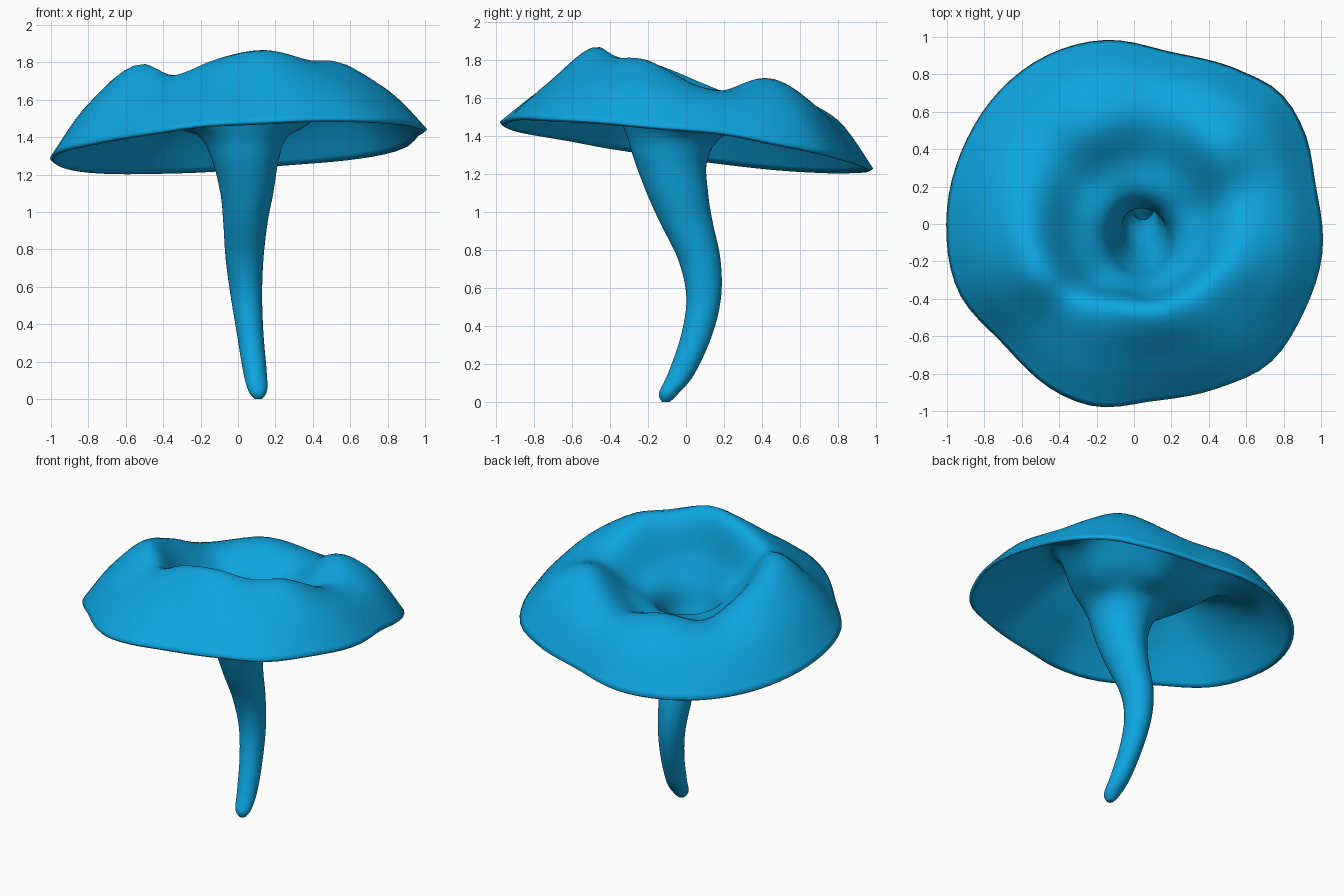
import bpy, bmesh, math
from mathutils import Vector

if "Cube" in bpy.data.objects:
    bpy.data.objects.remove(bpy.data.objects["Cube"])

SEG, SUB = 80, 6

# rim of the cap: x, y, z
RIM = [(1.0, -.15, 1.44), (.965, .2, 1.41), (.9, .5, 1.35), (.77, .7, 1.31), (.57, .81, 1.28),
       (.2, .91, 1.25), (-.15, .975, 1.22), (-.45, .9, 1.21), (-.7, .72, 1.21), (-.9, .42, 1.23),
       (-.995, 0, 1.28), (-.93, -.36, 1.33), (-.7, -.63, 1.38), (-.4, -.9, 1.43), (-.2, -.97, 1.46),
       (.1, -.94, 1.475), (.45, -.87, 1.49), (.72, -.74, 1.485), (.9, -.47, 1.47)]
# wavy crest of the cap: angle, radius, height
CREST = [(14, .56, 1.62), (43, .61, 1.69), (76, .58, 1.54), (110, .57, 1.58), (140, .57, 1.53),
         (170, .56, 1.66), (205, .56, 1.78), (230, .52, 1.72), (257, .46, 1.81),
         (288, .48, 1.855), (315, .5, 1.80), (338, .54, 1.785)]
# stem sections from throat to foot: z, x, y, radius in x, radius in y
STEM = [(1.40, .03, -.06, .22, .24), (1.27, .04, -.08, .165, .18), (1.1, .047, -.045, .13, .15),
        (.95, .04, .0, .108, .128), (.75, .035, .07, .09, .1), (.55, .045, .093, .073, .08),
        (.35, .065, .055, .06, .07), (.15, .09, -.025, .052, .058), (.05, .105, -.09, .04, .04),
        (.011, .108, -.105, .015, .015)]


def polar(points):
    return sorted((math.degrees(math.atan2(y, x)) % 360, math.hypot(x, y), z) for x, y, z in points)


def around(keys, a):
    """Smooth periodic interpolation of (radius, height) by angle."""
    n = len(keys)
    k = [(keys[i % n][0] + 360 * (i // n), Vector(keys[i % n][1:])) for i in range(-2, n + 3)]
    i = next(j for j in range(1, len(k) - 2) if k[j][0] <= a < k[j + 1][0])
    (a0, p0), (a1, p1), (a2, p2), (a3, p3) = k[i - 1:i + 3]
    h, t = a2 - a1, (a - a1) / (a2 - a1)
    m1, m2 = (p2 - p0) / (a2 - a0) * h, (p3 - p1) / (a3 - a1) * h
    return (p1 * (2*t**3 - 3*t**2 + 1) + m1 * (t**3 - 2*t**2 + t)
            + p2 * (3*t**2 - 2*t**3) + m2 * (t**3 - t**2))


def catmull(pts):
    out = []
    for i in range(len(pts) - 1):
        p0, p1, p2 = pts[max(i - 1, 0)], pts[i], pts[i + 1]
        p3 = pts[min(i + 2, len(pts) - 1)]
        for s in range(SUB):
            t = s / SUB
            out.append(.5 * (2*p1 + (p2 - p0)*t + (2*p0 - 5*p1 + 4*p2 - p3)*t*t
                             + (3*p1 - p0 - 3*p2 + p3)*t**3))
    return out + [pts[-1]]


# one profile per angle: rim, dome, crest, bowl, throat, stem
rim_keys = polar(RIM)
columns = []
for s in range(SEG):
    deg = 360 * s / SEG
    c, n = math.cos(math.radians(deg)), math.sin(math.radians(deg))
    rim, crest = around(rim_keys, deg), around(CREST, deg)
    dome = rim.lerp(crest, .45) + Vector((0, .055 + .04 * n + .025 * abs(c)))
    cap = [Vector((p.x * c, p.x * n, p.y)) for p in (rim, dome, crest)]
    stem = [Vector((x + rx * c, y + ry * n, z)) for z, x, y, rx, ry in STEM]
    bowl = stem[0].lerp(cap[-1], .42) - Vector((0, 0, .015))
    columns.append(catmull(cap + [bowl] + stem))

bm = bmesh.new()
grid = [[bm.verts.new(p) for p in col] for col in columns]
for a in range(SEG):
    A, B = grid[a], grid[(a + 1) % SEG]
    for j in range(len(A) - 1):
        bm.faces.new((A[j], B[j], B[j + 1], A[j + 1]))
bm.faces.new([col[-1] for col in grid])
bmesh.ops.recalc_face_normals(bm, faces=bm.faces)
mesh = bpy.data.meshes.new("mushroom")
bm.to_mesh(mesh)
bm.free()

# thin shell: hollow funnel running into the stem
mushroom = bpy.data.objects.new("funnel_mushroom", mesh)
bpy.context.collection.objects.link(mushroom)
shell = mushroom.modifiers.new("shell", 'SOLIDIFY')
shell.thickness, shell.offset = .022, 0

blue = bpy.data.materials.new("blue")
blue.diffuse_color = (.004, .376, .745, 1)
blue.use_nodes = True
blue.node_tree.nodes["Principled BSDF"].inputs["Base Color"].default_value = blue.diffuse_color
mesh.materials.append(blue)

bpy.context.view_layer.objects.active = mushroom
mushroom.select_set(True)
bpy.ops.object.shade_smooth_by_angle(angle=math.radians(50))
